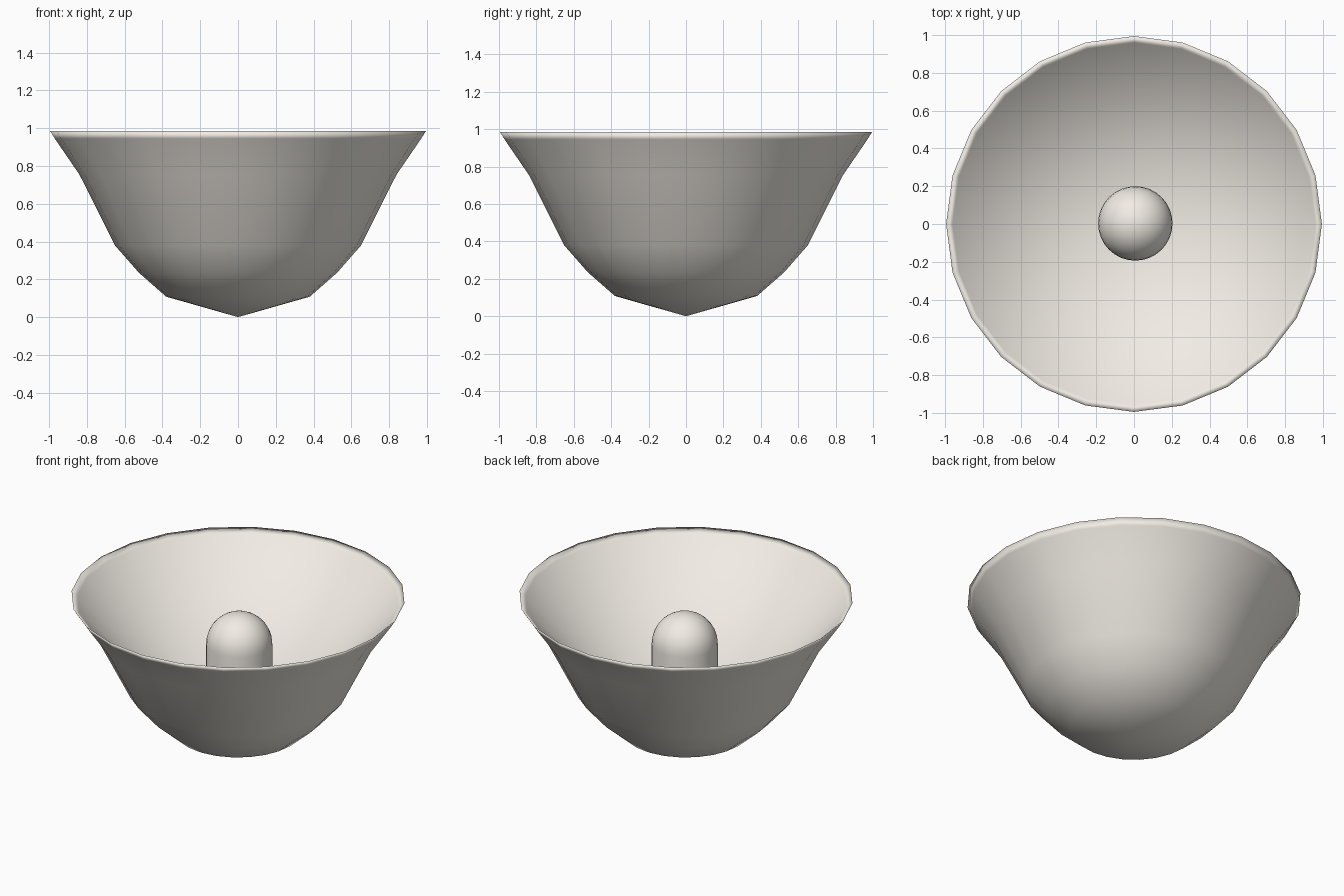
import bpy, bmesh, math

if "Cube" in bpy.data.objects:
    bpy.data.objects.remove(bpy.data.objects["Cube"])

SIDES = 24

# Warm off-white for all parts
cream = bpy.data.materials.new("cream")
cream.diffuse_color = (0.88, 0.84, 0.78, 1)
cream.use_nodes = True
cream.node_tree.nodes["Principled BSDF"].inputs["Base Color"].default_value = cream.diffuse_color


def make_object(name, bm):
    bmesh.ops.recalc_face_normals(bm, faces=bm.faces[:])
    mesh = bpy.data.meshes.new(name)
    bm.to_mesh(mesh)
    bm.free()
    mesh.materials.append(cream)
    obj = bpy.data.objects.new(name, mesh)
    bpy.context.collection.objects.link(obj)
    for p in mesh.polygons:
        p.use_smooth = True
    return obj


def lathe(bm, rings, sides, cx=0, cy=0):
    # rings: (radius, height); radius 0 closes to a point
    loops = []
    for r, z in rings:
        if r == 0:
            loops.append([bm.verts.new((cx, cy, z))] * sides)
            continue
        angles = [2 * math.pi * i / sides for i in range(sides)]
        loops.append([bm.verts.new((cx + r * math.cos(a), cy + r * math.sin(a), z))
                      for a in angles])
    for lo, hi in zip(loops, loops[1:]):
        for i in range(sides):
            j = (i + 1) % sides
            bm.faces.new(list(dict.fromkeys((lo[i], lo[j], hi[j], hi[i]))))


# Bowl: rounded outside, narrow rim, straight conical inside
bm = bmesh.new()
lathe(bm, [(0, 0), (0.38, 0.108), (0.525, 0.235), (0.652, 0.38), (0.84, 0.755),
           (0.97, 0.945), (0.995, 0.985), (0.96, 0.955), (0, 0.02)], SIDES)
bowl = make_object("bowl", bm)

# Round-topped post standing in the middle of the bowl
R, CENTRE = 0.197, 0.68
dome = [(R * math.cos(t * math.pi / 16), CENTRE + R * math.sin(t * math.pi / 16))
        for t in range(8)]
bm = bmesh.new()
lathe(bm, [(R, 0.15)] + dome + [(0, CENTRE + R)], 32, 0.007, 0.003)
post = make_object("centre_post", bm)
